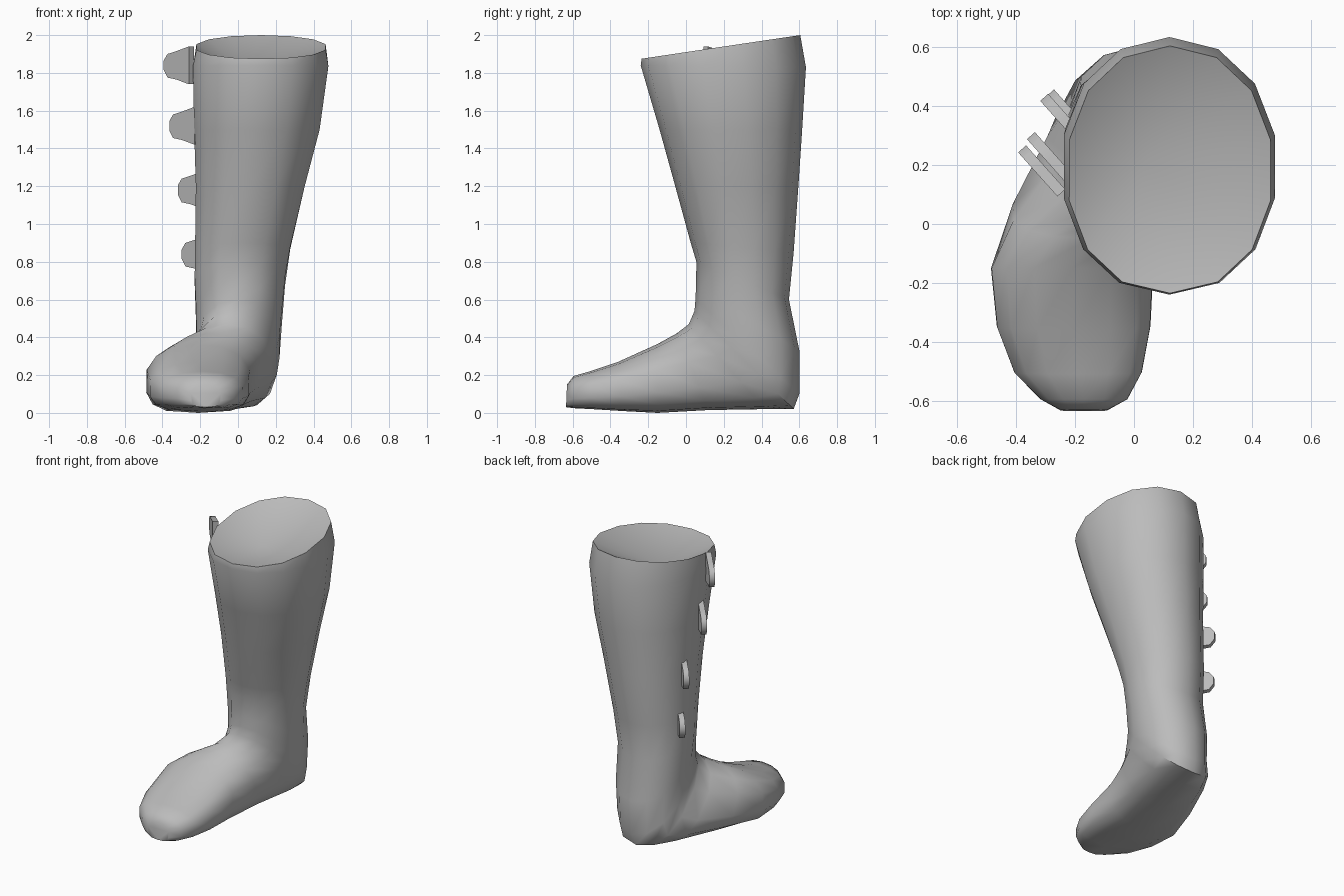
import bpy, bmesh, math
from mathutils import Vector

if "Cube" in bpy.data.objects:
    bpy.data.objects.remove(bpy.data.objects["Cube"])

grey = bpy.data.materials.new("plain grey")
grey.diffuse_color = (0.5, 0.5, 0.5, 1)
grey.use_nodes = True
grey.node_tree.nodes["Principled BSDF"].inputs["Base Color"].default_value = grey.diffuse_color

def finish(bm, name, angle):
    bmesh.ops.recalc_face_normals(bm, faces=bm.faces)
    me = bpy.data.meshes.new(name)
    bm.to_mesh(me)
    bm.free()
    ob = bpy.data.objects.new(name, me)
    bpy.context.collection.objects.link(ob)
    me.materials.append(grey)
    bpy.ops.object.select_all(action='DESELECT')
    ob.select_set(True)
    bpy.context.view_layer.objects.active = ob
    bpy.ops.object.shade_smooth_by_angle(angle=math.radians(angle))
    return ob

# Sections swept from toe to cuff:
# (centre x, front/top y, z, back/bottom y, z, half width, squareness of sole side)
SECTIONS = [
    (-.17, -.63, .15, -.635, .03, .08, .6),
    (-.17, -.595, .195, -.595, .025, .15, .6),
    (-.19, -.51, .22, -.50, .02, .22, .6),
    (-.205, -.36, .27, -.34, .01, .265, .6),
    (-.21, -.15, .365, -.15, .0, .28, .6),
    (-.15, -.05, .42, .12, .015, .265, .6),
    (-.06, .015, .47, .42, .02, .24, .65),
    (-.015, .045, .54, .57, .02, .225, .8),
    (.0, .05, .60, .60, .10, .225, .95),
    (.005, .053, .67, .60, .33, .232, .95),
    (.01, .055, .80, .545, .60, .245, .95),
    (.025, .025, .90, .57, .85, .258, .95),
    (.065, -.057, 1.20, .595, 1.20, .295, .95),
    (.10, -.14, 1.50, .615, 1.50, .34, .95),
    (.12, -.24, 1.84, .635, 1.83, .367, .95),
    (.122, -.235, 1.875, .605, 2.0, .35, .95),
]
SIDES = 14

def power(v, e):
    return math.copysign(abs(v) ** e, v)

# Boot body: foot, ankle and flared shaft in one skin
bm = bmesh.new()
rings = []
for cx, fy, fz, by, bz, w, sq in SECTIONS:
    f, b = Vector((cx, fy, fz)), Vector((cx, by, bz))
    ring = []
    for i in range(SIDES):
        t = 2 * math.pi * i / SIDES
        c, s = math.cos(t), math.sin(t)
        e = sq if c < -0.01 else 0.92
        p = (f + b) / 2 + (f - b) / 2 * power(c, e)
        p.x += w * power(s, e)
        ring.append(bm.verts.new(p))
    rings.append(ring)
for a, b in zip(rings, rings[1:]):
    for i in range(SIDES):
        j = (i + 1) % SIDES
        bm.faces.new((a[i], a[j], b[j], b[i]))
bm.faces.new(rings[0])
# Shallow funnel inside the opening
apex = bm.verts.new((.04, .21, 1.80))
for i in range(SIDES):
    bm.faces.new((rings[-1][i], rings[-1][(i + 1) % SIDES], apex))
finish(bm, "boot_body", 50)

# Strap ends standing off the outer side of the shaft
OUT = Vector((-.66, .74, 0)).normalized()
SIDE = Vector((OUT.y, -OUT.x, 0))
PROFILE = [(-.2, -.10), (-.10, -.075), (-.03, -.065), (0, -.025),
           (0, .025), (-.03, .06), (-.10, .075), (-.2, .10)]
TIPS = [(-.38, .255, 1.84), (-.35, .30, 1.52), (-.305, .43, 1.18), (-.285, .445, .84)]
for n, tip in enumerate(TIPS):
    bm = bmesh.new()
    loops = [[bm.verts.new(Vector(tip) + OUT * u + Vector((0, 0, v)) + SIDE * d)
              for u, v in PROFILE] for d in (-.018, .018)]
    for loop in loops:
        bm.faces.new(loop)
    for i in range(len(PROFILE)):
        j = (i + 1) % len(PROFILE)
        bm.faces.new((loops[0][i], loops[0][j], loops[1][j], loops[1][i]))
    finish(bm, f"strap_end_{n + 1}", 50)
